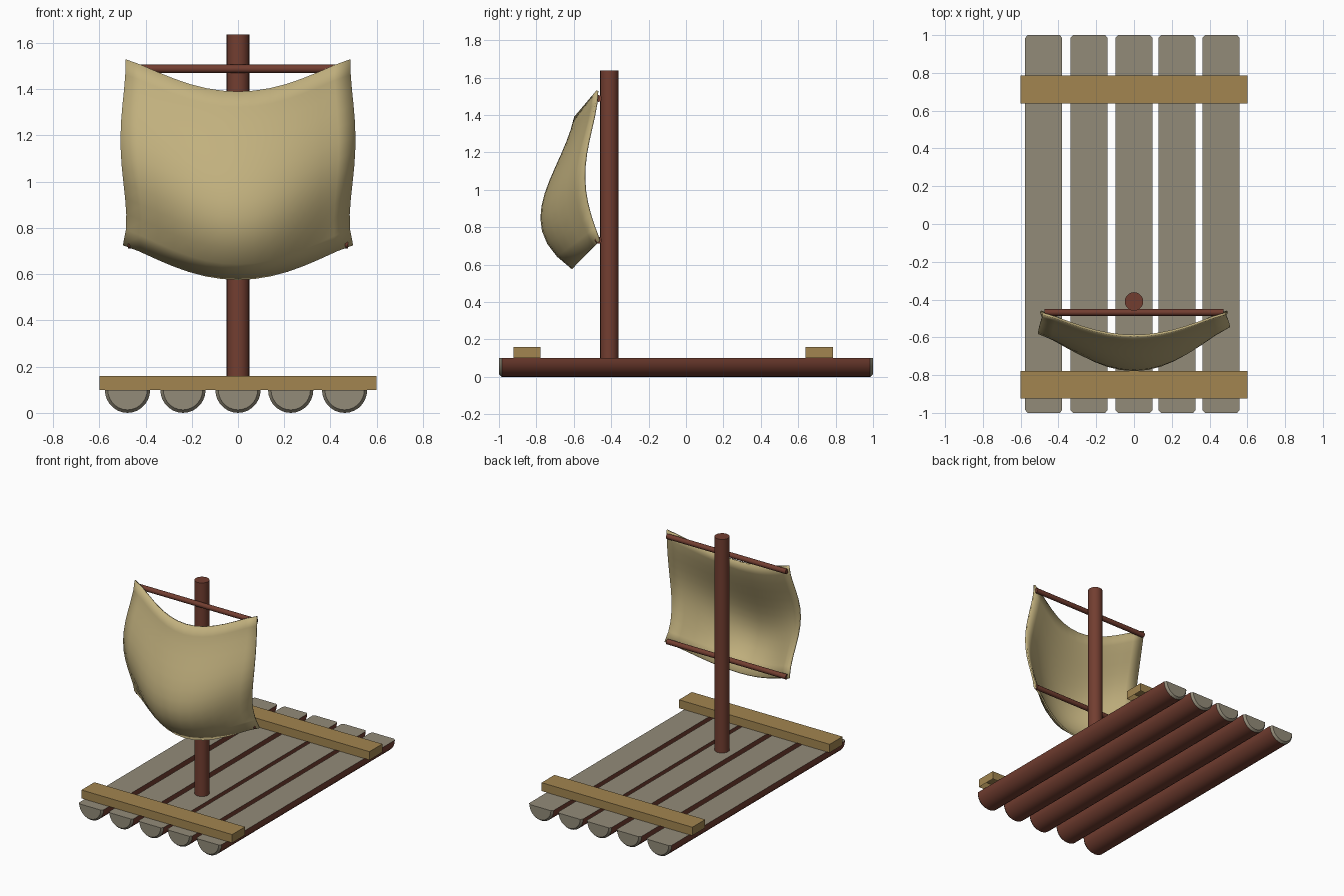
import bpy, bmesh, math
from mathutils import Matrix, Vector

if "Cube" in bpy.data.objects:
    bpy.data.objects.remove(bpy.data.objects["Cube"])


def material(name, rgb):
    m = bpy.data.materials.new(name)
    m.use_nodes = True
    color = (*rgb, 1)
    m.diffuse_color = color
    m.node_tree.nodes["Principled BSDF"].inputs["Base Color"].default_value = color
    return m


bark = material("brown bark", (0.17, 0.048, 0.03))
cut_wood = material("grey cut wood", (0.29, 0.26, 0.19))
plank_wood = material("golden plank", (0.36, 0.235, 0.08))
canvas = material("sail canvas", (0.54, 0.44, 0.21))


def finish(name, bm, mats, smooth=False, recalc=True):
    if recalc:
        bmesh.ops.recalc_face_normals(bm, faces=bm.faces)
    mesh = bpy.data.meshes.new(name)
    bm.to_mesh(mesh)
    bm.free()
    for m in mats:
        mesh.materials.append(m)
    if smooth:
        mesh.polygons.foreach_set("use_smooth", [True] * len(mesh.polygons))
        mesh.set_sharp_from_angle(angle=math.radians(35))
    obj = bpy.data.objects.new(name, mesh)
    bpy.context.collection.objects.link(obj)
    return obj


# Split logs: half-round bark below, cut wood on top and at the chamfered ends
def split_log(name, x):
    bm = bmesh.new()
    steps = 14
    rings = []
    for y, s in ((-1, 0.87), (-0.985, 1), (0.985, 1), (1, 0.87)):
        ring = []
        for i in range(steps + 1):
            a = math.pi * i / steps
            ring.append(bm.verts.new((x + 0.098 * s * math.cos(a), y,
                                      0.1 - 0.1 * s * math.sin(a))))
        rings.append(ring)
    for a, b in zip(rings, rings[1:]):
        for i in range(steps + 1):
            j = (i + 1) % (steps + 1)
            bm.faces.new((a[i], a[j], b[j], b[i]))
    bm.faces.new(rings[0])
    bm.faces.new(rings[-1])
    bmesh.ops.recalc_face_normals(bm, faces=bm.faces)
    for f in bm.faces:
        f.material_index = int(f.normal.z > 0.9 or abs(f.normal.y) > 0.3)
    finish(name, bm, [bark, cut_wood], smooth=True)


for n, x in enumerate((-0.478, -0.238, 0, 0.228, 0.461)):
    split_log(f"split_log_{n + 1}", x)


# Cross planks, open underneath
def cross_plank(name, y):
    bm = bmesh.new()
    bmesh.ops.create_cube(bm, size=1, matrix=Matrix.Translation((0, y, 0.13))
                          @ Matrix.Diagonal((1.2, 0.146, 0.06, 1)))
    under = [f for f in bm.faces if f.normal.z < -0.9]
    bmesh.ops.delete(bm, geom=under, context='FACES_ONLY')
    finish(name, bm, [plank_wood], recalc=False)


cross_plank("front_cross_plank", -0.85)
cross_plank("rear_cross_plank", 0.712)


# Mast and yards
def pole(name, start, end, radius, sides):
    start, end = Vector(start), Vector(end)
    axis = end - start
    rot = axis.to_track_quat('Z', 'Y').to_matrix().to_4x4()
    bm = bmesh.new()
    bmesh.ops.create_cone(bm, cap_ends=True, segments=sides, radius1=radius,
                          radius2=radius, depth=axis.length,
                          matrix=Matrix.Translation((start + end) / 2) @ rot)
    finish(name, bm, [bark], smooth=True)


pole("mast", (0, -0.41, 0.09), (0, -0.41, 1.637), 0.049, 20)
pole("upper_yard", (-0.475, -0.468, 1.488), (0.475, -0.468, 1.488), 0.018, 12)
pole("lower_yard", (-0.475, -0.468, 0.73), (0.475, -0.468, 0.73), 0.018, 12)


# Sail: smooth curves through five heights for the edge and the belly
def curve(values, v):
    total = 0
    for i, value in enumerate(values):
        for j in range(len(values)):
            if j != i:
                value *= (v * 4 - j) / (i - j)
        total += value
    return total


def sail_point(u, v):
    belly = max(0, 1 - u * u) ** 1.3
    half_width = curve((0.498, 0.488, 0.507, 0.5, 0.487), v)
    edge = curve((-0.468, -0.545, -0.565, -0.525, -0.48), v)
    edge += 0.018 * u * math.sin(math.pi * v)
    middle = curve((-0.61, -0.77, -0.755, -0.67, -0.598), v)
    z = 0.725 + 0.805 * v - (0.15 - 0.01 * v) * belly
    return (u * half_width, edge + (middle - edge) * belly, z)


bm = bmesh.new()
cols, rows = 14, 12
grid = [[bm.verts.new(sail_point(2 * c / cols - 1, r / rows))
         for c in range(cols + 1)] for r in range(rows + 1)]
for r in range(rows):
    for c in range(cols):
        bm.faces.new((grid[r][c], grid[r][c + 1],
                      grid[r + 1][c + 1], grid[r + 1][c]))
sail = finish("sail", bm, [canvas], smooth=True, recalc=False)
thickness = sail.modifiers.new("cloth thickness", 'SOLIDIFY')
thickness.thickness = 0.012
thickness.offset = -1
